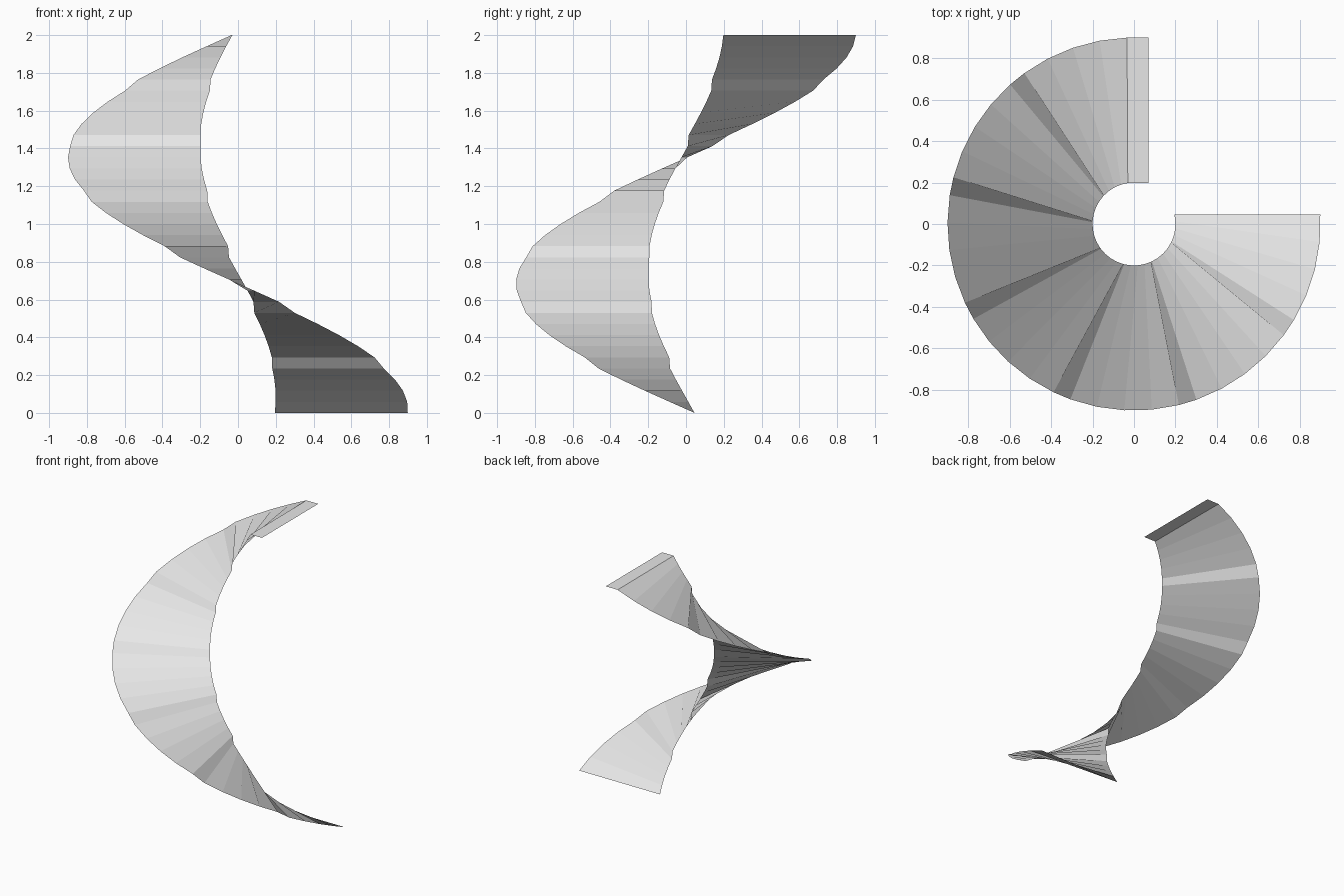
import bpy
import bmesh
from math import radians, cos, sin

cube = bpy.data.objects.get("Cube")
if cube:
    bpy.data.objects.remove(cube)

# Overall ramp dimensions
INNER, OUTER, HEIGHT = 0.20, 0.90, 2.0
STEPS, GROUP = 34, 5           # every fifth step is a narrow wedge
LANDING_END = 0.07

grey = bpy.data.materials.new("light grey")
grey.use_nodes = True
colour = (0.8, 0.8, 0.8, 1)
grey.diffuse_color = colour
grey.node_tree.nodes["Principled BSDF"].inputs["Base Color"].default_value = colour


def point(radius, degrees, z):
    return radius * cos(radians(degrees)), radius * sin(radians(degrees)), z


# Clockwise rising ramp made of level ribs
bm = bmesh.new()
inner_angle, outer_angle = 13.0, 2.9
ribs = []
for i in range(STEPS + 1):
    z = HEIGHT * i / STEPS
    ribs.append((bm.verts.new(point(INNER, inner_angle, z)),
                 bm.verts.new(point(OUTER, outer_angle, z))))
    wedge = i % GROUP == GROUP - 1
    inner_angle -= 1.4 if wedge else 9.5
    outer_angle -= 5.6 if wedge else 8.47

# Flat landing at the top
ribs.append(tuple(bm.verts.new((LANDING_END, v.co.y, HEIGHT)) for v in ribs[-1]))

for (a, b), (c, d) in zip(ribs, ribs[1:]):
    bm.faces.new((a, c, d, b))
bm.normal_update()
if bm.faces[:][-1].normal.z < 0:
    bmesh.ops.reverse_faces(bm, faces=bm.faces[:])

mesh = bpy.data.meshes.new("spiral_ramp")
bm.to_mesh(mesh)
bm.free()
mesh.materials.append(grey)
ramp = bpy.data.objects.new("spiral_ramp", mesh)
bpy.context.collection.objects.link(ramp)
